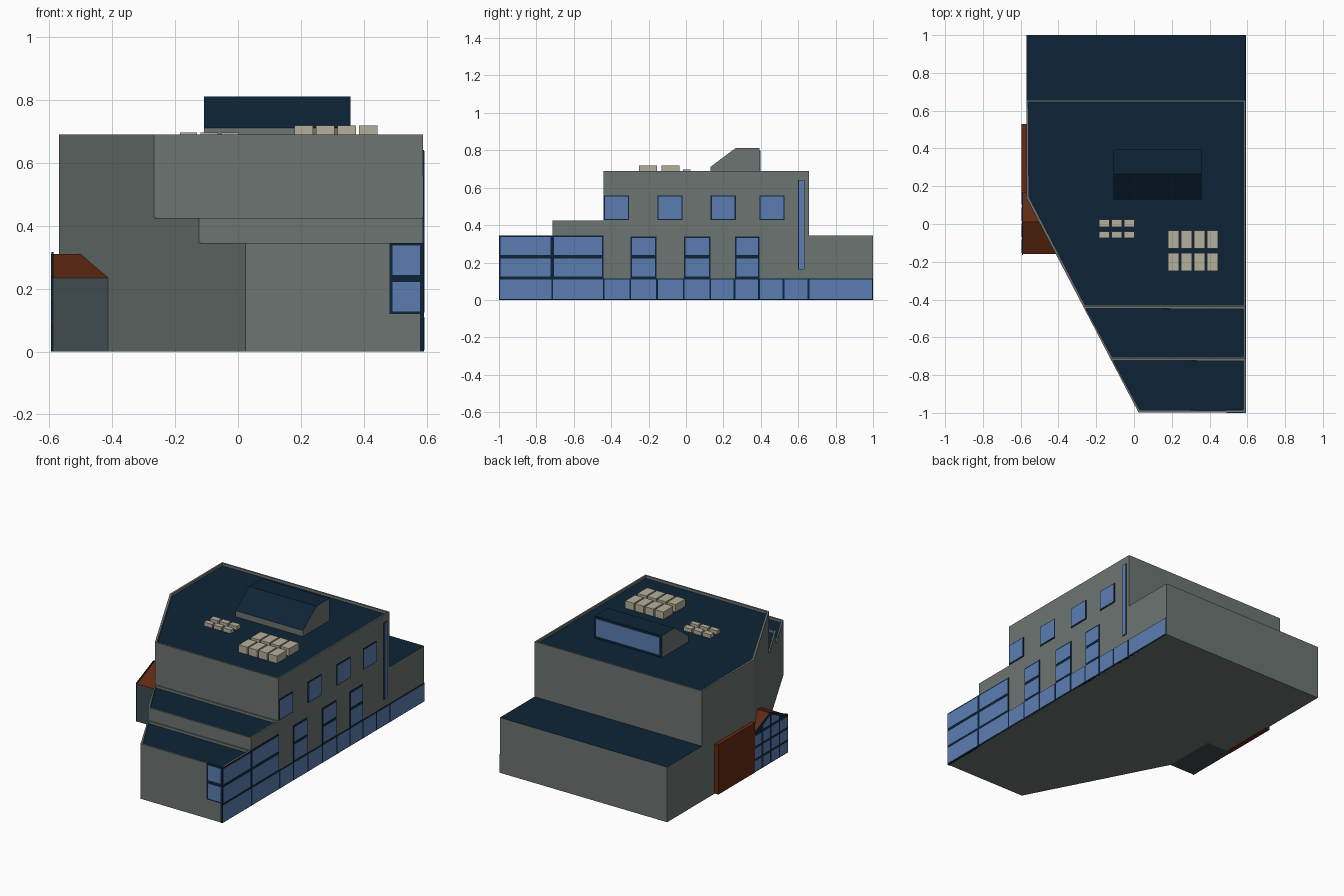
import bpy, bmesh
from mathutils import Vector

if "Cube" in bpy.data.objects:
    bpy.data.objects.remove(bpy.data.objects["Cube"])

def material(name, rgb):
    m = bpy.data.materials.new(name)
    m.diffuse_color = (*rgb, 1)
    m.use_nodes = True
    m.node_tree.nodes["Principled BSDF"].inputs["Base Color"].default_value = m.diffuse_color
    return m

GREY = material("grey wall", (0.150, 0.178, 0.170))
NAVY = material("navy roof and frame", (0.004, 0.017, 0.038))
BLUE = material("blue glass", (0.105, 0.208, 0.440))
RUST = material("rust brown", (0.120, 0.022, 0.006))
SLATE = material("slate wall", (0.050, 0.072, 0.080))
CREAM = material("cream unit", (0.470, 0.430, 0.330))

def finish(bm, name, mats):
    bmesh.ops.recalc_face_normals(bm, faces=bm.faces)
    me = bpy.data.meshes.new(name)
    bm.to_mesh(me)
    bm.free()
    for m in mats:
        me.materials.append(m)
    ob = bpy.data.objects.new(name, me)
    bpy.context.collection.objects.link(ob)
    return ob

def prism(bm, pts, step):
    """Extrude a closed 3D outline along a vector."""
    a = [bm.verts.new(p) for p in pts]
    b = [bm.verts.new(Vector(p) + Vector(step)) for p in pts]
    n = len(pts)
    faces = [bm.faces.new(a), bm.faces.new(b)]
    for i in range(n):
        j = (i + 1) % n
        faces.append(bm.faces.new((a[i], a[j], b[j], b[i])))
    bmesh.ops.recalc_face_normals(bm, faces=faces)
    return faces

def boxes(name, items, mat):
    """One object from many boxes (x0, x1, y0, y1, z0, z1)."""
    bm = bmesh.new()
    for x0, x1, y0, y1, z0, z1 in items:
        prism(bm, [(x0, y0, z0), (x1, y0, z0), (x1, y1, z0), (x0, y1, z0)], (0, 0, z1 - z0))
    return finish(bm, name, [mat])

L, R, F, B = -0.57, 0.589, -0.997, 1.0   # outer walls

def diag(y):
    """x of the slanted left wall at a given y."""
    return L + (0.14 - y) / 1.14 * 0.595

# stepped building sections, with sunken roof behind a parapet
def section(name, outline, height, parapet):
    bm = bmesh.new()
    top = prism(bm, [(x, y, 0) for x, y in outline], (0, 0, height))[1]
    if parapet:
        bmesh.ops.inset_individual(bm, faces=[top], thickness=0.014)
        bmesh.ops.inset_individual(bm, faces=[top], thickness=0.0002, depth=-0.016)
    top.material_index = 1
    finish(bm, name, [GREY, NAVY])

section("back_wing", [(L, 0.655), (R, 0.655), (R, B), (L, B)], 0.345, False)
section("main_block", [(diag(-0.44), -0.44), (R, -0.44), (R, 0.657), (L, 0.657), (L, 0.14)], 0.69, True)
section("middle_step", [(diag(-0.715), -0.715), (R, -0.715), (R, -0.44), (diag(-0.44), -0.44)], 0.425, True)
section("front_step", [(diag(F), F), (R, F), (R, -0.715), (diag(-0.715), -0.715)], 0.345, True)

# right side windows: navy board with glass panes on it
frames, panes = [], []
def window(y0, y1, z0, z1, splits=(), e=0.007):
    frames.append((R - 0.01, R + 0.003, y0, y1, z0, z1))
    zs = [z0, *splits, z1]
    for a, b in zip(zs, zs[1:]):
        panes.append((R - 0.01, R + 0.005, y0 + e, y1 - e, a + e, b - e))

cols = [-1, -0.715, -0.44, -0.298, -0.155, -0.012, 0.13, 0.26, 0.39, 0.522, 0.655, 1]
for a, b in zip(cols, cols[1:]):
    window(a, b, 0, 0.115, e=0.005)
for a, b in ((-1, -0.715), (-0.715, -0.44)):
    window(a, b, 0.115, 0.345, (0.231,), 0.009)
for a, b in ((-0.297, -0.157), (-0.012, 0.131), (0.262, 0.393)):
    window(a, b, 0.115, 0.34, (0.231,), 0.009)
for a in (-0.438, -0.152, 0.132, 0.393):
    window(a, a + 0.134, 0.428, 0.558, e=0.006)
window(0.6, 0.634, 0.163, 0.642, e=0.003)

# corner window on the front
frames.append((0.482, R + 0.003, -0.999, -0.98, 0.12, 0.345))
for z in (0.128, 0.243):
    panes.append((0.491, R, -1.0, -0.98, z, z + 0.094))
boxes("window_frames", frames, NAVY)
boxes("window_glass", panes, BLUE)

# roof skylight: sloped front, glazed back
bm = bmesh.new()
prof = [(0.13, 0.67), (0.13, 0.711), (0.265, 0.812), (0.394, 0.812), (0.394, 0.67)]
for f in prism(bm, [(-0.108, y, z) for y, z in prof], (0.466, 0, 0)):
    f.material_index = 1 if f.normal.z > 0.3 or f.normal.y > 0.9 else 0
finish(bm, "skylight", [GREY, NAVY])
boxes("skylight_glass", [(-0.095, 0.345, 0.38, 0.397, 0.69, 0.798)], BLUE)

# rooftop units
units = []
for i in range(4):
    x = 0.18 + i * 0.0685
    for y in (-0.25, -0.13):
        units.append((x, x + 0.059, y, y + 0.096, 0.67, 0.72))
for i in range(3):
    x = -0.185 + i * 0.066
    for y, d in ((-0.073, 0.032), (-0.015, 0.038)):
        units.append((x, x + 0.055, y, y + d, 0.67, 0.697))
boxes("rooftop_units", units, CREAM)

# gabled annex on the left side
Y0, Y1, YM, EAVE, RIDGE = -0.16, 0.18, 0.01, 0.235, 0.311
def roof_z(y):
    return RIDGE - abs(y - YM) / 0.17 * (RIDGE - EAVE)

bm = bmesh.new()
gable = [(Y0, 0), (Y1, 0), (Y1, EAVE), (YM, RIDGE), (Y0, EAVE)]
for f in prism(bm, [(-0.588, y, z) for y, z in gable], (0.174, 0, 0)):
    f.material_index = 1 if f.normal.z > 0.3 else 0
finish(bm, "annex", [SLATE, RUST])

# annex gable window: navy board and a grid of panes
bm = bmesh.new()
board = [(Y0 - 0.003, 0), (Y1, 0), (Y1, EAVE + 0.005), (YM, RIDGE + 0.006), (Y0 - 0.003, EAVE + 0.005)]
prism(bm, [(-0.593, y, z) for y, z in board], (0.006, 0, 0))
finish(bm, "annex_frame", [NAVY])
bm = bmesh.new()
for c in range(4):
    a, b = Y0 + c * 0.085 + 0.007, Y0 + (c + 1) * 0.085 - 0.007
    for r in range(3):
        z0, z1 = r * 0.078 + 0.007, (r + 1) * 0.078 - 0.007
        prism(bm, [(-0.595, a, z0), (-0.595, b, z0), (-0.595, b, z1), (-0.595, a, z1)], (0.004, 0, 0))
    if c in (1, 2):
        prism(bm, [(-0.595, a, 0.243), (-0.595, b, 0.243), (-0.595, b, roof_z(b) - 0.009),
                   (-0.595, a, roof_z(a) - 0.009)], (0.004, 0, 0))
finish(bm, "annex_glass", [BLUE])

# brown panel on the left wall
boxes("side_panel", [(-0.595, L + 0.01, 0.165, 0.53, 0, 0.311)], RUST)
